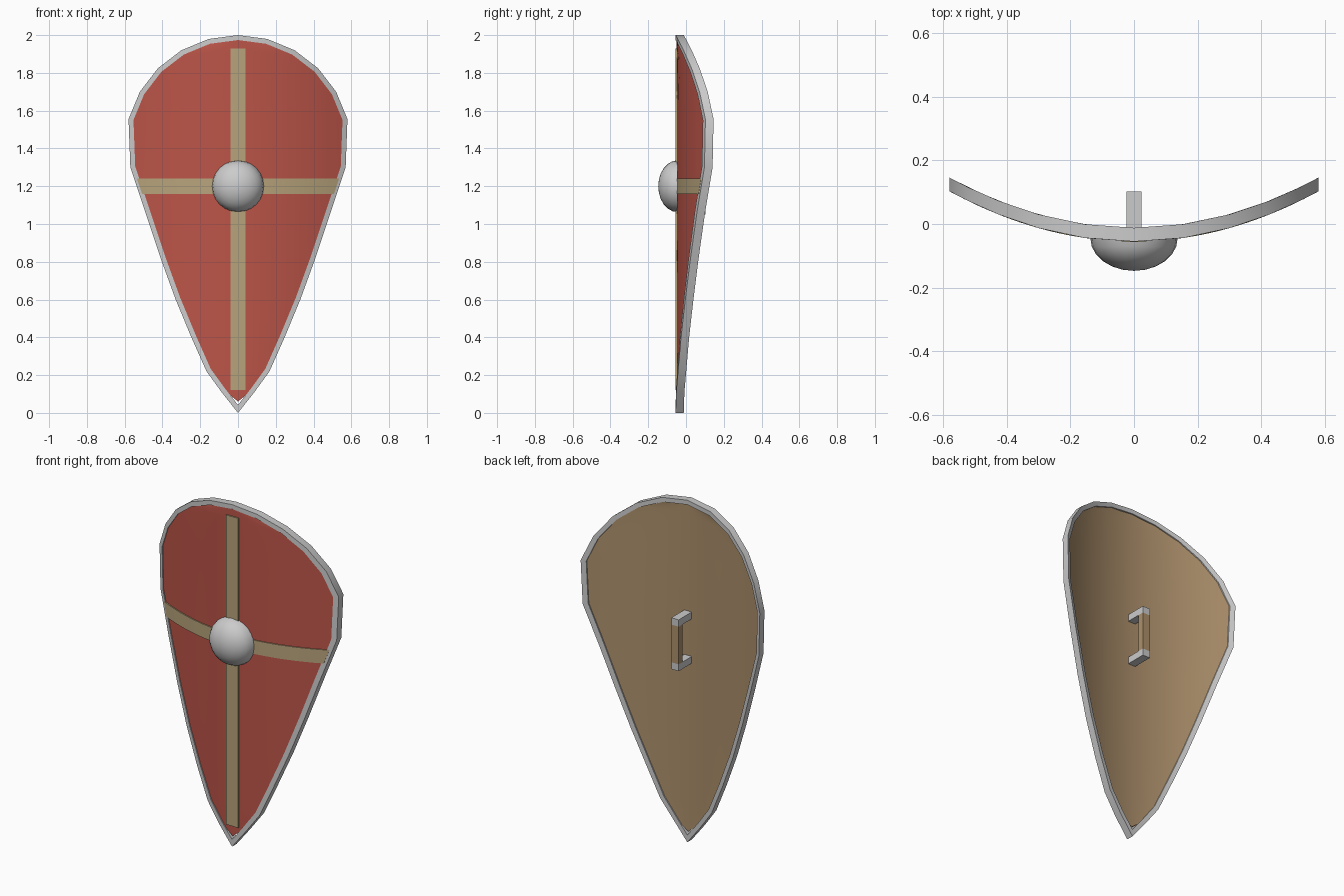
import bpy, bmesh, math
from mathutils import Vector, Matrix

if "Cube" in bpy.data.objects:
    bpy.data.objects.remove(bpy.data.objects["Cube"])


def material(name, rgb):
    m = bpy.data.materials.new(name)
    m.diffuse_color = (*rgb, 1)
    m.use_nodes = True
    m.node_tree.nodes["Principled BSDF"].inputs["Base Color"].default_value = m.diffuse_color
    return m


RED = material("red_paint", (0.50, 0.09, 0.065))
WOOD = material("wood", (0.42, 0.28, 0.15))
TAN = material("tan_band", (0.48, 0.37, 0.20))


def bend(x):
    """Front surface depth of the curved shield."""
    return -0.055 + 0.47 * x * x


def finish(name, bm, mats=(), smooth=True):
    bmesh.ops.recalc_face_normals(bm, faces=bm.faces)
    me = bpy.data.meshes.new(name)
    bm.to_mesh(me)
    bm.free()
    ob = bpy.data.objects.new(name, me)
    bpy.context.collection.objects.link(ob)
    for m in mats:
        me.materials.append(m)
    if smooth:
        bpy.ops.object.select_all(action='DESELECT')
        ob.select_set(True)
        bpy.context.view_layer.objects.active = ob
        bpy.ops.object.shade_smooth_by_angle(angle=math.radians(30))
    return ob


def curved_slab(name, rows, cols, front, back, mats):
    """Slab following the bend; rows are (half width, z) from top to bottom."""
    bm = bmesh.new()
    grids = []
    for off in (front, back):
        grids.append([[bm.verts.new((x, bend(x) + off, z))
                       for x in (w * (2 * i / cols - 1) for i in range(cols + 1))]
                      for w, z in rows])
    for side, g in enumerate(grids):
        for a, b in zip(g, g[1:]):
            for i in range(cols):
                f = bm.faces.new((a[i], a[i + 1], b[i + 1], b[i]))
                f.material_index = side if len(mats) > 1 else 0

    def border(g):
        return (g[0] + [r[-1] for r in g[1:]] + g[-1][-2::-1]
                + [r[0] for r in g[-2:0:-1]])
    p, q = border(grids[0]), border(grids[1])
    for i in range(len(p)):
        j = (i + 1) % len(p)
        bm.faces.new((p[i], p[j], q[j], q[i]))
    bmesh.ops.remove_doubles(bm, verts=bm.verts, dist=1e-5)
    return finish(name, bm, mats)


def box(name, lo, hi, mats=()):
    bm = bmesh.new()
    lo, hi = Vector(lo), Vector(hi)
    bmesh.ops.create_cube(bm, size=1, matrix=Matrix.Translation((lo + hi) / 2)
                          @ Matrix.Diagonal((*(hi - lo), 1)))
    return finish(name, bm, mats, smooth=False)


# Right half of the outline: round top, then tapering to the tip
half = [(0.6 * math.sin(math.radians(a)), 1.4 + 0.6 * math.cos(math.radians(a)))
        for a in range(0, 76, 15)]
half += [(0.57, 1.30), (0.49, 1.06), (0.41, 0.82), (0.33, 0.60), (0.247, 0.40),
         (0.167, 0.22), (0.087, 0.11), (0, 0)]
outline = [Vector(p) for p in half] + [Vector((-x, z)) for x, z in half[-2:0:-1]]


def inset(points, d):
    """Mitred inward offset of a clockwise outline."""
    out = []
    for i, p in enumerate(points):
        e1 = (p - points[i - 1]).normalized()
        e2 = (points[(i + 1) % len(points)] - p).normalized()
        n1, n2 = Vector((e1.y, -e1.x)), Vector((e2.y, -e2.x))
        out.append(p + (n1 + n2) * (d / (1 + n1.dot(n2))))
    return out


# Metal rim
bm = bmesh.new()
inner = inset(outline, 0.026)
loops = [[bm.verts.new((p.x, bend(p.x) + off, p.y)) for p in pts]
         for pts, off in ((outline, 0), (inner, 0), (inner, 0.043), (outline, 0.043))]
for k in range(4):
    a, b = loops[k], loops[(k + 1) % 4]
    for i in range(len(a)):
        j = (i + 1) % len(a)
        bm.faces.new((a[i], a[j], b[j], b[i]))
finish("rim", bm)

# Painted board, red in front and bare wood behind
rows = [(p.x, p.y) for p in inset(outline, 0.016)[:len(half)]]
rows[-1] = (0, 0.06)
curved_slab("board", rows, 16, 0.006, 0.036, (RED, WOOD))

# Crossed bands on the front
curved_slab("vertical_band", [(0.04, 1.93), (0.04, 0.12)], 4, -0.001, 0.012, (TAN,))
curved_slab("horizontal_band", [(0.535, 1.24), (0.508, 1.16)], 20, 0.0, 0.012, (TAN,))

# Domed boss
bm = bmesh.new()
segs, steps = 24, 6
rings = []
for s in range(steps):
    t = math.pi / 2 * s / steps
    r, y = 0.137 * math.cos(t), -0.045 - 0.102 * math.sin(t)
    rings.append([bm.verts.new((r * math.cos(2 * math.pi * i / segs), y,
                                1.2 + r * math.sin(2 * math.pi * i / segs)))
                  for i in range(segs)])
tip = bm.verts.new((0, -0.147, 1.2))
bm.faces.new(rings[0])
for i in range(segs):
    j = (i + 1) % segs
    for a, b in zip(rings, rings[1:]):
        bm.faces.new((a[i], a[j], b[j], b[i]))
    bm.faces.new((rings[-1][i], rings[-1][j], tip))
finish("boss", bm)

# Hand grip behind: two metal brackets and a wooden bar
for label, z in (("upper", 1.33), ("lower", 1.07)):
    box(label + "_grip_bracket", (-0.024, -0.03, z - 0.02), (0.024, 0.102, z + 0.02))
box("grip_bar", (-0.024, 0.065, 1.09), (0.024, 0.102, 1.31), (WOOD,))
